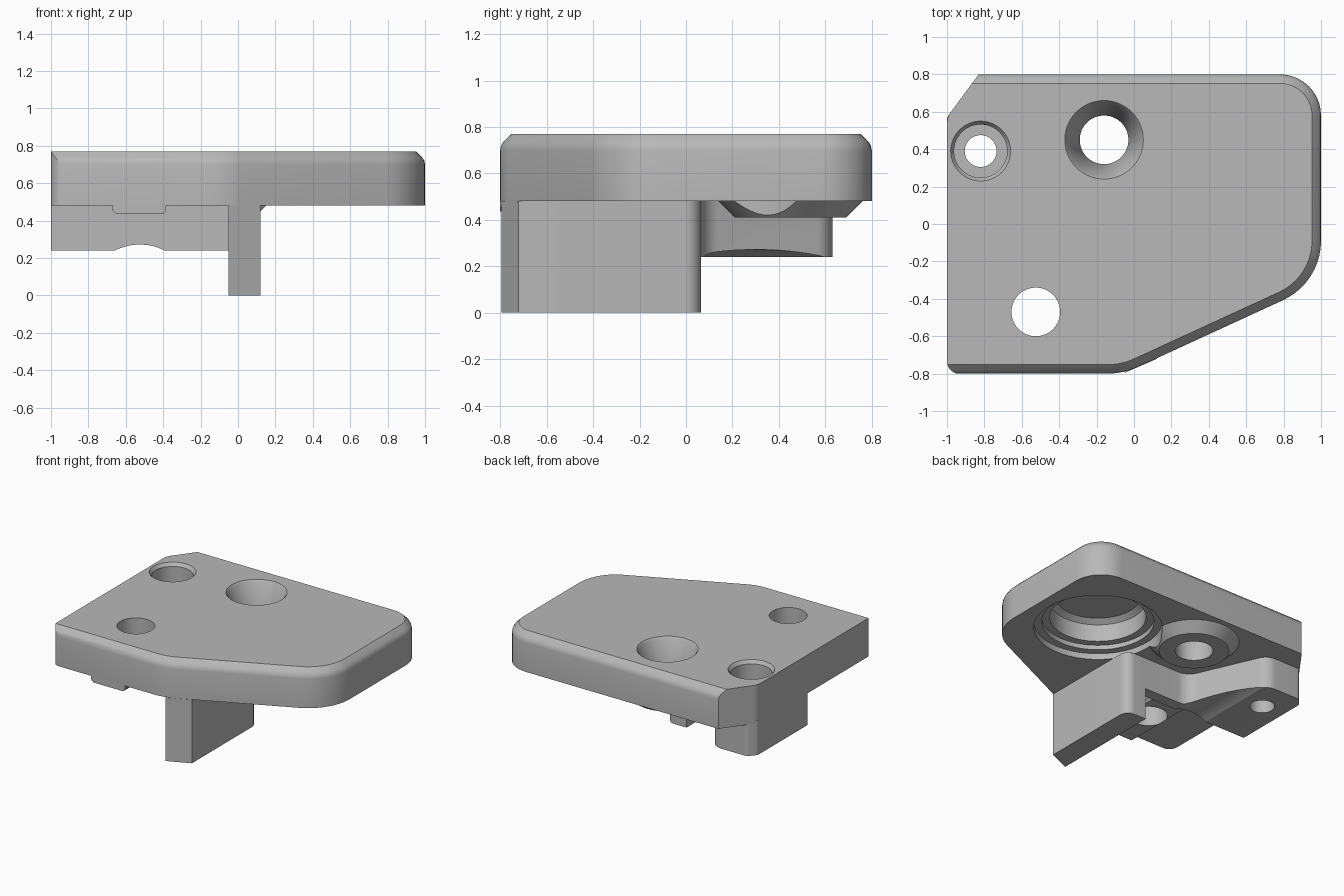
import bpy, bmesh, math
from mathutils import Vector, Matrix

cube = bpy.data.objects.get("Cube")
if cube:
    bpy.data.objects.remove(cube, do_unlink=True)

grey = bpy.data.materials.new("light_grey")
grey.use_nodes = True
grey.diffuse_color = (0.48, 0.48, 0.48, 1)
grey.node_tree.nodes["Principled BSDF"].inputs["Base Color"].default_value = (0.48, 0.48, 0.48, 1)

TOP, UNDER, LOW = 0.77, 0.48, 0.24   # plate top, plate underside, block underside
ON_SIDE = Matrix.Rotation(math.pi / 2, 4, 'X')   # turns a profile so it runs along -y


def outline(corners, inset=0.0, steps=10):
    """Counter-clockwise polygon of (x, y, fillet radius), moved inward by inset."""
    result = []
    count = len(corners)
    for i, (x, y, radius) in enumerate(corners):
        here = Vector((x, y))
        d_in = (here - Vector(corners[i - 1][:2])).normalized()
        d_out = (Vector(corners[(i + 1) % count][:2]) - here).normalized()
        n_in, n_out = Vector((-d_in.y, d_in.x)), Vector((-d_out.y, d_out.x))
        here = here + (n_in + n_out) * inset / (1 + n_in.dot(n_out))
        if radius == 0:
            result.append(here)
            continue
        turn = math.atan2(d_in.x * d_out.y - d_in.y * d_out.x, d_in.dot(d_out))
        side = math.copysign(radius - inset * math.copysign(1, turn), turn)
        start = here - d_in * abs(side * math.tan(turn / 2))
        centre = start + n_in * side
        for k in range(steps + 1):
            result.append(centre + Matrix.Rotation(turn * k / steps, 2) @ (start - centre))
    return result


def stack(name, layers, turn=None):
    """Closed solid through layers of (points, height)."""
    bm = bmesh.new()
    rings = [[bm.verts.new((p.x, p.y, z)) for p in pts] for pts, z in layers]
    n = len(rings[0])
    for a, b in zip(rings, rings[1:]):
        for i in range(n):
            j = (i + 1) % n
            bm.faces.new((a[i], a[j], b[j], b[i]))
    bm.faces.new(rings[0][::-1])
    bm.faces.new(rings[-1])
    bmesh.ops.recalc_face_normals(bm, faces=bm.faces)
    mesh = bpy.data.meshes.new(name)
    bm.to_mesh(mesh)
    bm.free()
    if turn:
        mesh.transform(turn)
    mesh.materials.append(grey)
    obj = bpy.data.objects.new(name, mesh)
    bpy.context.collection.objects.link(obj)
    return obj


def prism(name, corners, low, high, turn=None):
    pts = outline(corners)
    return stack(name, [(pts, low), (pts, high)], turn)


def lathe(name, x, y, profile, turn=None, sides=64):
    """Round solid about (x, y) through (radius, height) pairs."""
    angles = [math.tau * i / sides for i in range(sides)]
    return stack(name, [([Vector((x + r * math.cos(a), y + r * math.sin(a))) for a in angles], z)
                        for r, z in profile], turn)


def combine(obj, tool, operation='DIFFERENCE'):
    mod = obj.modifiers.new(operation.lower(), 'BOOLEAN')
    mod.operation, mod.solver, mod.object = operation, 'EXACT', tool
    bpy.context.view_layer.objects.active = obj
    bpy.ops.object.modifier_apply(modifier=mod.name)


# Plate with a softened top edge; its left side is trimmed square
plate_corners = [(-1.3, -0.8, 0), (-0.057, -0.8, 0.4), (1, -0.314, 0.35),
                 (1, 0.8, 0.22), (-1.3, 0.8, 0)]
edge = [(0, UNDER), (0, 0.70), (0.004, 0.72), (0.015, 0.738), (0.048, TOP)]
plate = stack("plate", [(outline(plate_corners, d), z) for d, z in edge])
trim = prism("trim_cutter", [(-1, -0.802, 0.07), (1.3, -0.802, 0), (1.3, 1.1, 0),
                             (-0.61, 1.1, 0), (-1, 0.57, 0.1)], 0.3, 1)
combine(plate, trim, 'INTERSECT')

# Block under the left side, with a curved inner wall
block = prism("block", [(-1, -0.02, 0), (-0.04, -0.02, 0), (-0.04, 0.065, 0),
                        (-0.42, 0.065, 0.12), (-0.67, 0.63, 0.1), (-0.95, 0.63, 0.04),
                        (-1, 0.57, 0.04)], LOW, 0.5)
groove = lathe("groove_cutter", -0.525, -0.025, [(0.297, -1), (0.297, 0.5)], ON_SIDE, 128)
combine(block, groove)

# Leg whose front follows the slanted plate edge
leg = prism("leg", [(-0.05, -0.795, 0), (-0.03, -0.787, 0), (0.12, -0.722, 0),
                    (0.12, 0.065, 0.07), (-0.05, 0.065, 0)], 0, UNDER)

# Shallow pad around the front hole
pad = prism("front_pad", [(-0.67, UNDER, 0), (-0.67, 0.455, 0), (-0.65, 0.435, 0),
                          (-0.4, 0.435, 0), (-0.385, 0.455, 0), (-0.385, UNDER, 0)],
            0, 0.8, ON_SIDE)

# Tapered boss under the large hole
boss = lathe("large_hole_boss", -0.16, 0.45, [(0.24, 0.41), (0.31, UNDER), (0.31, 0.5)])

# Holes and the stepped recess in the underside
large_hole = lathe("large_hole_cutter", -0.16, 0.45,
                   [(0.13, 0.2), (0.13, 0.5), (0.198, 0.755), (0.21, TOP), (0.21, 0.9)])
corner_hole = lathe("corner_hole_cutter", -0.82, 0.39,
                    [(0.085, 0.1), (0.085, 0.55), (0.142, 0.55), (0.142, 0.745),
                     (0.16, TOP), (0.16, 0.9)])
front_hole = lathe("front_hole_cutter", -0.525, -0.47, [(0.13, 0.2), (0.13, 0.9)])
recess = lathe("recess_cutter", 0.475, 0.18,
               [(0.44, 0.3), (0.44, 0.525), (0.385, 0.525), (0.385, 0.56),
                (0.33, 0.56), (0.33, 0.69), (0.29, 0.72)])

for part, tools in ((plate, (large_hole, corner_hole, front_hole, recess)),
                    (block, (corner_hole,)),
                    (pad, (front_hole,)),
                    (boss, (large_hole, recess))):
    for tool in tools:
        combine(part, tool)

for tool in (trim, groove, large_hole, corner_hole, front_hole, recess):
    bpy.data.objects.remove(tool, do_unlink=True)

# Smooth curved walls, keep edges crisp
bpy.ops.object.select_all(action='DESELECT')
for part in (plate, block, leg, pad, boss):
    part.select_set(True)
bpy.context.view_layer.objects.active = plate
bpy.ops.object.shade_smooth_by_angle(angle=math.radians(28))
